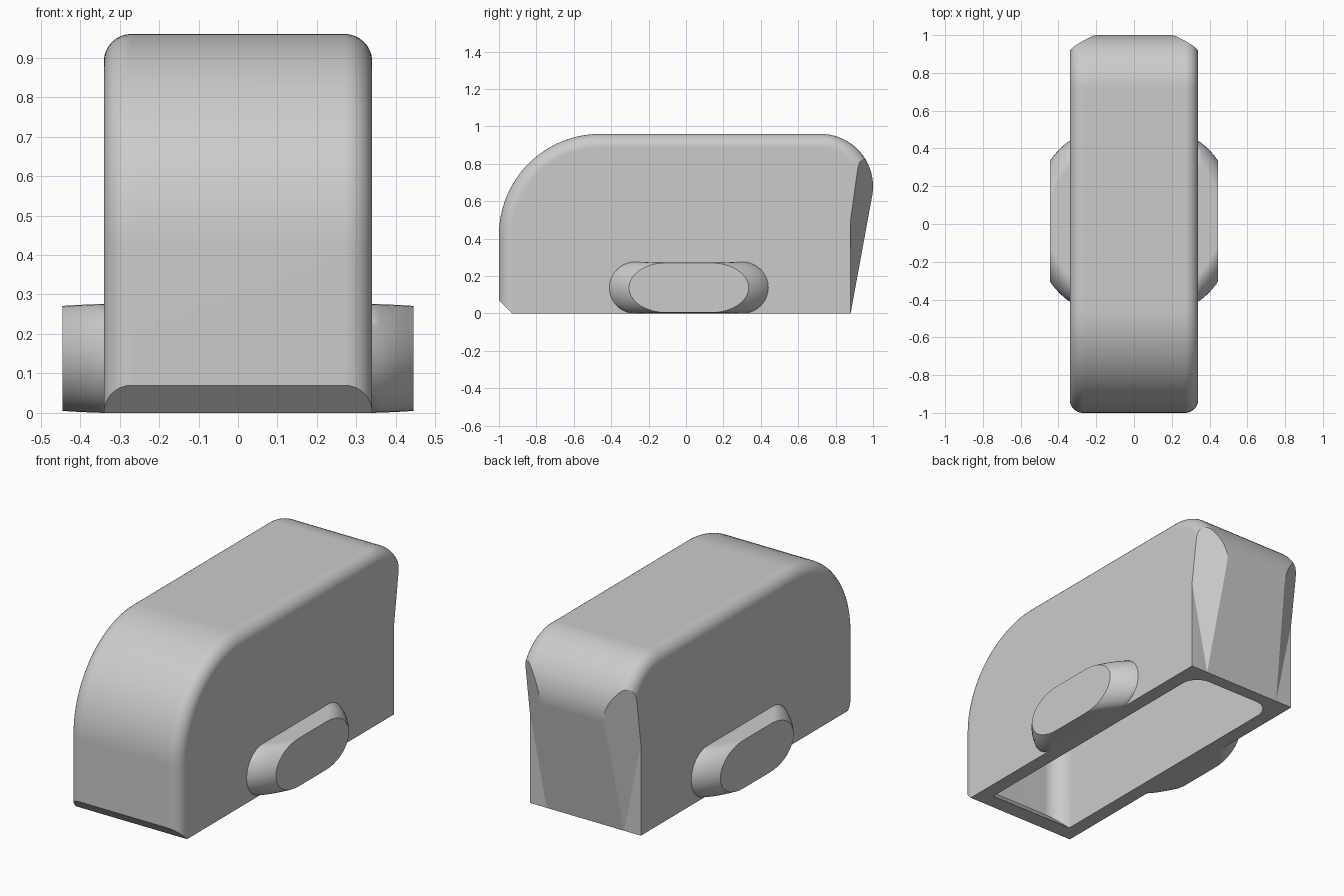
import bpy, bmesh
from math import sin, cos, pi, radians
from mathutils import Vector

cube = bpy.data.objects.get("Cube")
if cube:
    bpy.data.objects.remove(cube, do_unlink=True)

HALF_WIDTH = 0.34
WALL = 0.08

grey = bpy.data.materials.new("plain grey")
grey.use_nodes = True
grey.diffuse_color = (0.6, 0.6, 0.6, 1)
grey.node_tree.nodes["Principled BSDF"].inputs["Base Color"].default_value = grey.diffuse_color


def make_object(name, bm):
    bmesh.ops.recalc_face_normals(bm, faces=bm.faces)
    mesh = bpy.data.meshes.new(name)
    bm.to_mesh(mesh)
    bm.free()
    mesh.materials.append(grey)
    obj = bpy.data.objects.new(name, mesh)
    bpy.context.collection.objects.link(obj)
    return obj


def loft(bm, rings):
    """Skin matching closed rings of points and cap both ends."""
    loops = [[bm.verts.new(p) for p in ring] for ring in rings]
    count = len(loops[0])
    for a, b in zip(loops, loops[1:]):
        for i in range(count):
            j = (i + 1) % count
            bm.faces.new((a[i], a[j], b[j], b[i]))
    bm.faces.new(loops[0][::-1])
    bm.faces.new(loops[-1])


def slice_off(bm, point, normal):
    """Cut away everything on the normal's side of a plane and close the cut."""
    bmesh.ops.bisect_plane(bm, geom=bm.verts[:] + bm.edges[:] + bm.faces[:],
                           plane_co=point, plane_no=normal, clear_outer=True)
    open_edges = [e for e in bm.edges if e.is_boundary]
    bmesh.ops.holes_fill(bm, edges=open_edges, sides=0)


def side_profile(x, d, bottom):
    """Side outline of the housing, moved inward by d."""
    pts = [(x, -1 + d, bottom)]
    for i in range(25):
        a = pi - i / 24 * pi / 2
        pts.append((x, -0.46 + (0.54 - d) * cos(a), 0.42 + (0.54 - d) * sin(a)))
    for i in range(21):
        a = radians(90 - 5 * i)
        pts.append((x, 0.72 + (0.28 - d) * cos(a), 0.68 + (0.28 - d) * sin(a)))
    pts.append((x, 0.88 - d, bottom))
    return pts


def rounded_block(half, d, radius, bottom, steps=8):
    """Extruded side outline with rounded long edges."""
    section = []
    for i in range(steps + 1):
        a = i / steps * pi / 2
        section.append((half - radius * (1 - sin(a)), d + radius * (1 - cos(a))))
    both = [(-x, e) for x, e in reversed(section)] + section
    bm = bmesh.new()
    loft(bm, [side_profile(x, e, bottom) for x, e in both])
    return bm


def apply_boolean(obj, tool, operation):
    mod = obj.modifiers.new(operation.title(), 'BOOLEAN')
    mod.operation = operation
    mod.solver = 'EXACT'
    mod.object = tool
    bpy.context.view_layer.objects.active = obj
    bpy.ops.object.modifier_apply(modifier=mod.name)
    bpy.data.objects.remove(tool, do_unlink=True)


def finish(obj):
    bpy.ops.object.select_all(action='DESELECT')
    obj.select_set(True)
    bpy.context.view_layer.objects.active = obj
    bpy.ops.object.shade_smooth_by_angle(angle=radians(28))
    mod = obj.modifiers.new("Flat sides", 'WEIGHTED_NORMAL')
    mod.keep_sharp = True


# Housing, with a front bottom chamfer and two tapering rear corner cuts
bm = rounded_block(HALF_WIDTH, 0, 0.07, 0)
slice_off(bm, (0, -0.93, 0), (0, -1, -1))
for side in (1, -1):
    slice_off(bm, (side * 0.2, 1, 0.68), Vector((side * 0.68, 1, -0.14)).normalized())
housing = make_object("housing", bm)

# Square lower rear corners
bm = bmesh.new()
bmesh.ops.create_cube(bm, size=1)
for v in bm.verts:
    v.co = (v.co.x * 2 * HALF_WIDTH, 0.44 + v.co.y * 0.88, 0.33 + v.co.z * 0.66)
apply_boolean(housing, make_object("rear_corners", bm), 'UNION')

# Hollow inside, open at the bottom
bm = rounded_block(HALF_WIDTH - WALL, WALL, 0.1, -0.05)
slice_off(bm, (0, -0.84, 0), (0, -1, -1))
apply_boolean(housing, make_object("cavity", bm), 'DIFFERENCE')
finish(housing)


def pod_ring(x, straight, end, height, steps=20):
    pts = []
    for sign in (1, -1):
        for i in range(steps + 1):
            a = -pi / 2 + i / steps * pi
            pts.append((x, 0.015 + sign * (straight + end * cos(a)),
                        0.138 + sign * height * sin(a)))
    return pts


# Tapered oval pods on both sides
for name, side in (("left_pod", 1), ("right_pod", -1)):
    bm = bmesh.new()
    rings = [pod_ring(side * 0.3, 0.285, 0.14, 0.138)]
    for i in range(7):
        t = i / 6
        s = 0.6 * t + 0.4 * t * t
        rings.append(pod_ring(side * (HALF_WIDTH + 0.105 * t), 0.285 - 0.165 * s,
                              0.14 + 0.06 * s, 0.138 - 0.005 * s))
    loft(bm, rings)
    finish(make_object(name, bm))
